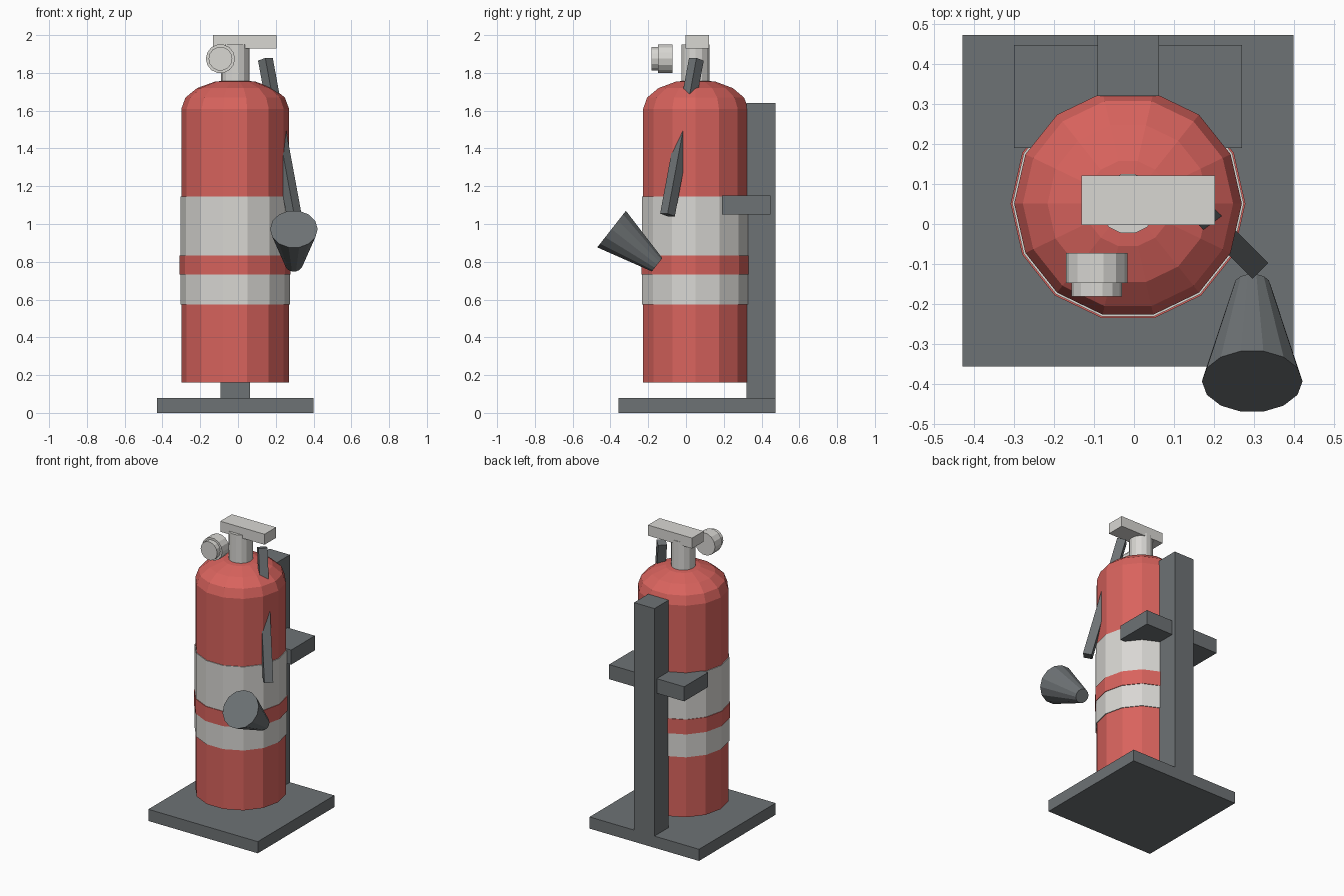
import bpy, bmesh, math
from mathutils import Vector, Matrix

SIDES = 14
CX, CY = -0.015, 0.051          # tank axis

cube = bpy.data.objects.get("Cube")
if cube:
    bpy.data.objects.remove(cube, do_unlink=True)


def material(name, r, g, b):
    m = bpy.data.materials.new(name)
    m.use_nodes = True
    m.diffuse_color = (r, g, b, 1)
    bsdf = next(n for n in m.node_tree.nodes if n.type == 'BSDF_PRINCIPLED')
    bsdf.inputs["Base Color"].default_value = (r, g, b, 1)
    bsdf.inputs["Roughness"].default_value = 0.7
    return m


RED = material("red paint", 0.69, 0.125, 0.11)
LIGHT = material("light grey", 0.69, 0.68, 0.65)
DARK = material("dark grey", 0.155, 0.17, 0.178)


def finish(name, bm, mat):
    bmesh.ops.recalc_face_normals(bm, faces=bm.faces)
    mesh = bpy.data.meshes.new(name)
    bm.to_mesh(mesh)
    bm.free()
    mesh.materials.append(mat)
    obj = bpy.data.objects.new(name, mesh)
    bpy.context.collection.objects.link(obj)
    return obj


def box(name, x, y, z, mat):
    """Box from (low, high) pairs on each axis."""
    bm = bmesh.new()
    mid = Vector([(a + b) / 2 for a, b in (x, y, z)])
    size = [b - a for a, b in (x, y, z)]
    bmesh.ops.create_cube(bm, size=1, matrix=Matrix.Translation(mid) @ Matrix.Diagonal((*size, 1)))
    return finish(name, bm, mat)


def tube(name, start, end, r1, r2, mat):
    """Capped cylinder or cone frustum between two points."""
    start, end = Vector(start), Vector(end)
    axis = end - start
    turn = Vector((0, 0, 1)).rotation_difference(axis).to_matrix().to_4x4()
    place = Matrix.Translation((start + end) / 2) @ turn @ Matrix.Rotation(math.pi / 2, 4, 'Z')
    bm = bmesh.new()
    bmesh.ops.create_cone(bm, cap_ends=True, segments=SIDES, radius1=r1, radius2=r2,
                          depth=axis.length, matrix=place)
    return finish(name, bm, mat)


def ring(name, z1, z2, r, mat):
    return tube(name, (CX, CY, z1), (CX, CY, z2), r, r, mat)


# Stand: base plate, back post and cradle bracket
box("base_plate", (-0.43, 0.40), (-0.357, 0.473), (0, 0.08), DARK)
box("back_post", (-0.092, 0.063), (0.32, 0.473), (0.08, 1.64), DARK)
box("cradle_bracket", (-0.30, 0.27), (0.19, 0.448), (1.05, 1.15), DARK)

# Tank with painted bands
ring("tank_body", 0.16, 1.61, 0.285, RED)
ring("label_band", 0.573, 1.146, 0.29, LIGHT)
ring("label_stripe", 0.732, 0.833, 0.294, RED)

# Domed shoulder, spun from a quarter ellipse
bm = bmesh.new()
steps = 4
arc = [math.pi / 2 * i / steps for i in range(steps + 1)]
points = [bm.verts.new((CX + 0.285 * math.cos(a), CY, 1.61 + 0.155 * math.sin(a))) for a in arc]
edges = [bm.edges.new(pair) for pair in zip(points, points[1:])]
bmesh.ops.spin(bm, geom=points + edges, cent=(CX, CY, 0), axis=(0, 0, 1),
               angle=2 * math.pi, steps=SIDES)
bmesh.ops.remove_doubles(bm, verts=bm.verts, dist=0.0005)
finish("tank_shoulder", bm, RED)

# Valve neck and handle
ring("valve_neck", 1.75, 1.95, 0.076, LIGHT)
box("handle", (-0.132, 0.203), (-0.003, 0.122), (1.928, 2.0), LIGHT)

# Pressure gauge facing the front
GX, GZ = -0.093, 1.875
tube("gauge_body", (GX, -0.072, GZ), (GX, -0.148, GZ), 0.077, 0.077, LIGHT)
tube("gauge_face", (GX, -0.148, GZ), (GX, -0.182, GZ), 0.063, 0.063, LIGHT)

# Hose: a square bar slanting outwards through the shoulder
top, bottom = Vector((0.145, 0.055, 1.872)), Vector((0.297, -0.098, 1.048))
axis = (top - bottom).normalized()
side = Vector((1, 1, 0)).normalized()
frame = Matrix((side, axis.cross(side), axis)).transposed().to_4x4()
bm = bmesh.new()
bmesh.ops.create_cube(bm, size=1, matrix=Matrix.Translation((top + bottom) / 2) @ frame
                      @ Matrix.Diagonal((0.056, 0.056, (top - bottom).length, 1)))
finish("hose", bm, DARK)

# Discharge horn opening towards the front
tube("horn", (0.296, -0.153, 0.784), (0.296, -0.394, 0.973), 0.046, 0.126, DARK)
